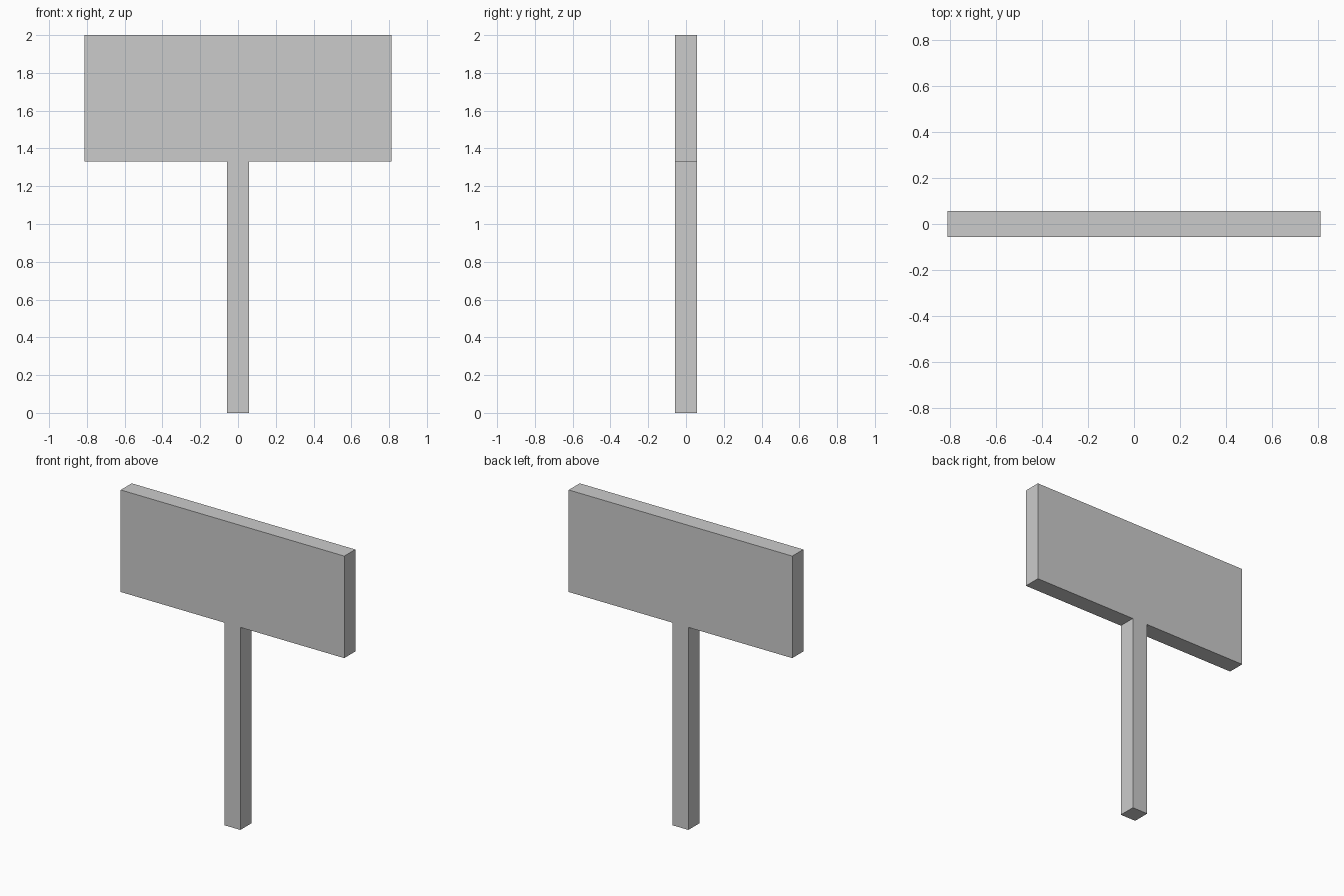
import bpy, bmesh

if "Cube" in bpy.data.objects:
    bpy.data.objects.remove(bpy.data.objects["Cube"])

HALF_W, HALF_T = 0.812, 0.057   # board half width, shared half thickness
BOARD_Z, TOP_Z = 1.33, 2.0

# Right half of the T-shaped outline (x, z), mirrored for the left half
right = [(HALF_T, 0), (HALF_T, BOARD_Z), (HALF_W, BOARD_Z), (HALF_W, TOP_Z)]
outline = right + [(-x, z) for x, z in reversed(right)]

# Signboard and post as one solid, extruded front to back
bm = bmesh.new()
face = bm.faces.new([bm.verts.new((x, -HALF_T, z)) for x, z in outline])
back = bmesh.ops.extrude_face_region(bm, geom=[face])
verts = [g for g in back["geom"] if isinstance(g, bmesh.types.BMVert)]
bmesh.ops.translate(bm, verts=verts, vec=(0, 2 * HALF_T, 0))
# extrude_face_region may drop the source face, so close any open side
bmesh.ops.holes_fill(bm, edges=[e for e in bm.edges if e.is_boundary], sides=0)
bmesh.ops.recalc_face_normals(bm, faces=bm.faces)

mesh = bpy.data.meshes.new("signpost")
bm.to_mesh(mesh)
bm.free()
bpy.context.collection.objects.link(bpy.data.objects.new("signpost", mesh))
